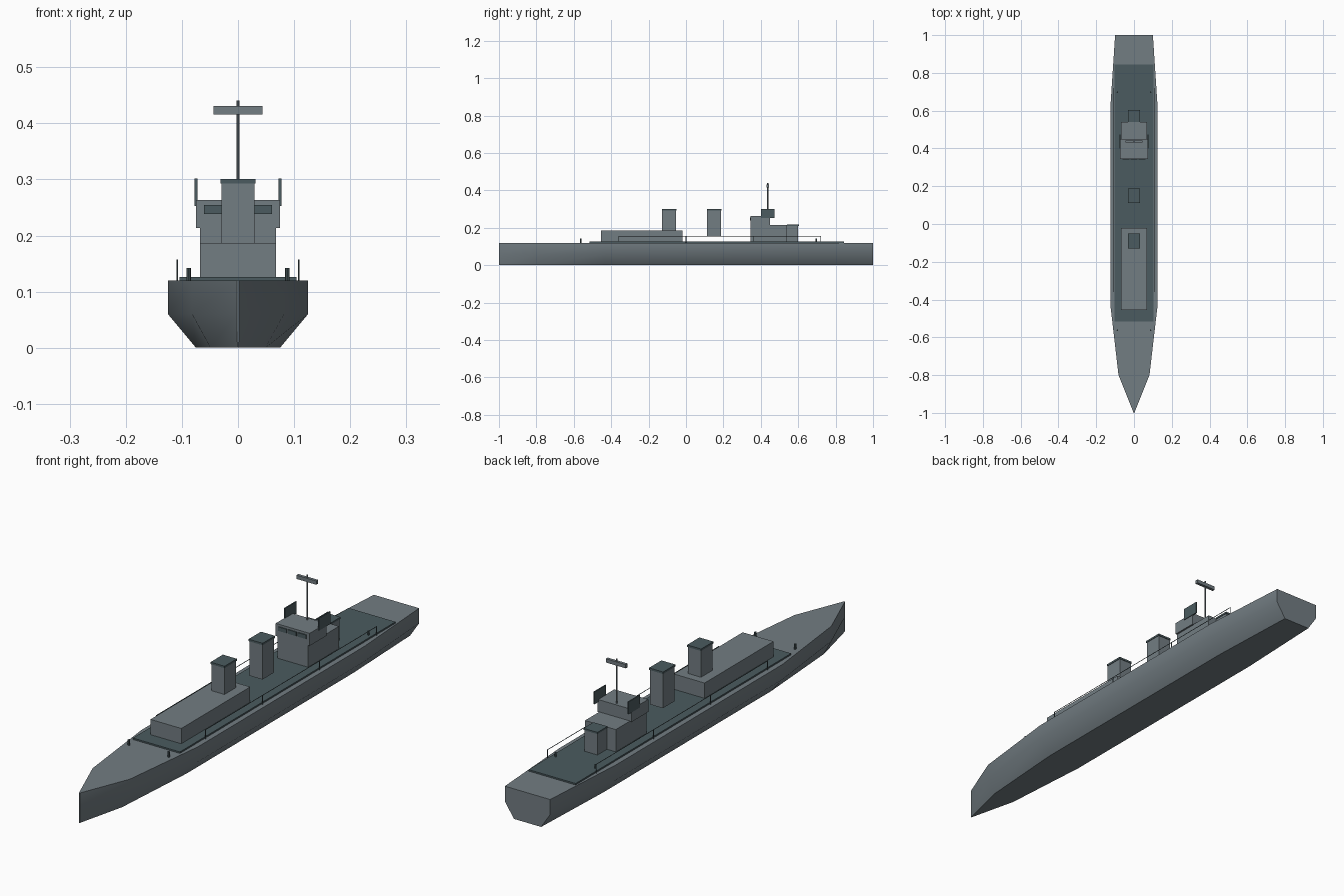
import bpy, bmesh, math
from mathutils import Vector

cube = bpy.data.objects.get("Cube")
if cube:
    bpy.data.objects.remove(cube, do_unlink=True)


def material(name, rgb):
    m = bpy.data.materials.new(name)
    m.use_nodes = True
    m.diffuse_color = (*rgb, 1)
    m.node_tree.nodes["Principled BSDF"].inputs["Base Color"].default_value = (*rgb, 1)
    return m


GREY = material("hull grey", (0.17, 0.205, 0.225))
DARK = material("dark deck grey", (0.07, 0.105, 0.115))


def finish(name, bm, mat):
    bmesh.ops.recalc_face_normals(bm, faces=bm.faces)
    mesh = bpy.data.meshes.new(name)
    bm.to_mesh(mesh)
    bm.free()
    obj = bpy.data.objects.new(name, mesh)
    bpy.context.collection.objects.link(obj)
    mesh.materials.append(mat)
    return obj


def box(name, mat, x, y, z):
    """Box from (min, max) ranges on each axis."""
    bm = bmesh.new()
    bmesh.ops.create_cube(bm, size=1)
    for v in bm.verts:
        v.co = Vector([r[0] if c < 0 else r[1] for c, r in zip(v.co, (x, y, z))])
    return finish(name, bm, mat)


def rod(name, mat, start, end, radius, sides=8):
    a, b = Vector(start), Vector(end)
    bm = bmesh.new()
    bmesh.ops.create_cone(bm, cap_ends=True, segments=sides, radius1=radius,
                          radius2=radius, depth=(b - a).length)
    turn = (b - a).to_track_quat('Z', 'Y')
    for v in bm.verts:
        v.co = turn @ v.co + (a + b) / 2
    return finish(name, bm, mat)


# Hull: one chined cross-section lofted through the stations
stations = [(-1, 0.002), (-0.8, 0.082), (-0.43, 0.125), (0.62, 0.125), (1, 0.1)]
section = [(0.6, 0), (1, 0.06), (1, 0.12), (-1, 0.12), (-1, 0.06), (-0.6, 0)]
bm = bmesh.new()
rings = [[bm.verts.new((w * u, y, z)) for u, z in section] for y, w in stations]
for r, s in zip(rings, rings[1:]):
    for i in range(len(section)):
        j = (i + 1) % len(section)
        bm.faces.new((r[i], r[j], s[j], s[i]))
bm.faces.new(rings[0])
bm.faces.new(rings[-1])
hull = finish("hull", bm, GREY)
bpy.context.view_layer.objects.active = hull
hull.select_set(True)
bpy.ops.object.shade_smooth_by_angle(angle=math.radians(45))
hull.select_set(False)

# Deck covering and forward deckhouse
box("deck_plate", DARK, (-0.104, 0.104), (-0.515, 0.845), (0.118, 0.126))
box("forward_deckhouse", GREY, (-0.068, 0.068), (-0.455, -0.02), (0.125, 0.187))

# Funnels with dark caps
for name, y in (("forward", -0.09), ("aft", 0.15)):
    box(name + "_funnel", GREY, (-0.029, 0.029), (y - 0.037, y + 0.037), (0.155, 0.294))
    box(name + "_funnel_cap", DARK, (-0.031, 0.031), (y - 0.039, y + 0.039), (0.293, 0.301))

# Bridge
box("bridge_base", GREY, (-0.068, 0.068), (0.345, 0.54), (0.125, 0.215))
box("bridge_top", GREY, (-0.075, 0.075), (0.345, 0.45), (0.213, 0.263))
for i in (-1, 0, 1):
    x = i * 0.043
    box("bridge_window", DARK, (x - 0.018, x + 0.018), (0.341, 0.346), (0.238, 0.254))
box("aft_locker", GREY, (-0.029, 0.029), (0.535, 0.6), (0.125, 0.212))
box("aft_locker_cap", DARK, (-0.031, 0.031), (0.54, 0.603), (0.211, 0.218))

# Mast
rod("mast", GREY, (0, 0.437, 0.21), (0, 0.437, 0.441), 0.003)
box("mast_crossbar", GREY, (-0.044, 0.044), (0.431, 0.443), (0.416, 0.431))

# Paired fittings on both sides
for side, s in (("left", 1), ("right", -1)):
    x = s * 0.075
    box(side + "_signal_panel", DARK, (x - 0.0025, x + 0.0025), (0.4, 0.474), (0.253, 0.302))
    x = s * 0.108
    rod(side + "_rail", DARK, (x, -0.36, 0.156), (x, 0.72, 0.156), 0.0013, 6)
    for i in range(4):
        y = -0.36 + 0.36 * i
        rod(side + "_rail_post", DARK, (x, y, 0.119), (x, y, 0.157), 0.0015, 6)
    for y in (-0.563, 0.697):
        rod(side + "_bollard", DARK, (s * 0.088, y, 0.119), (s * 0.088, y, 0.142), 0.004)
